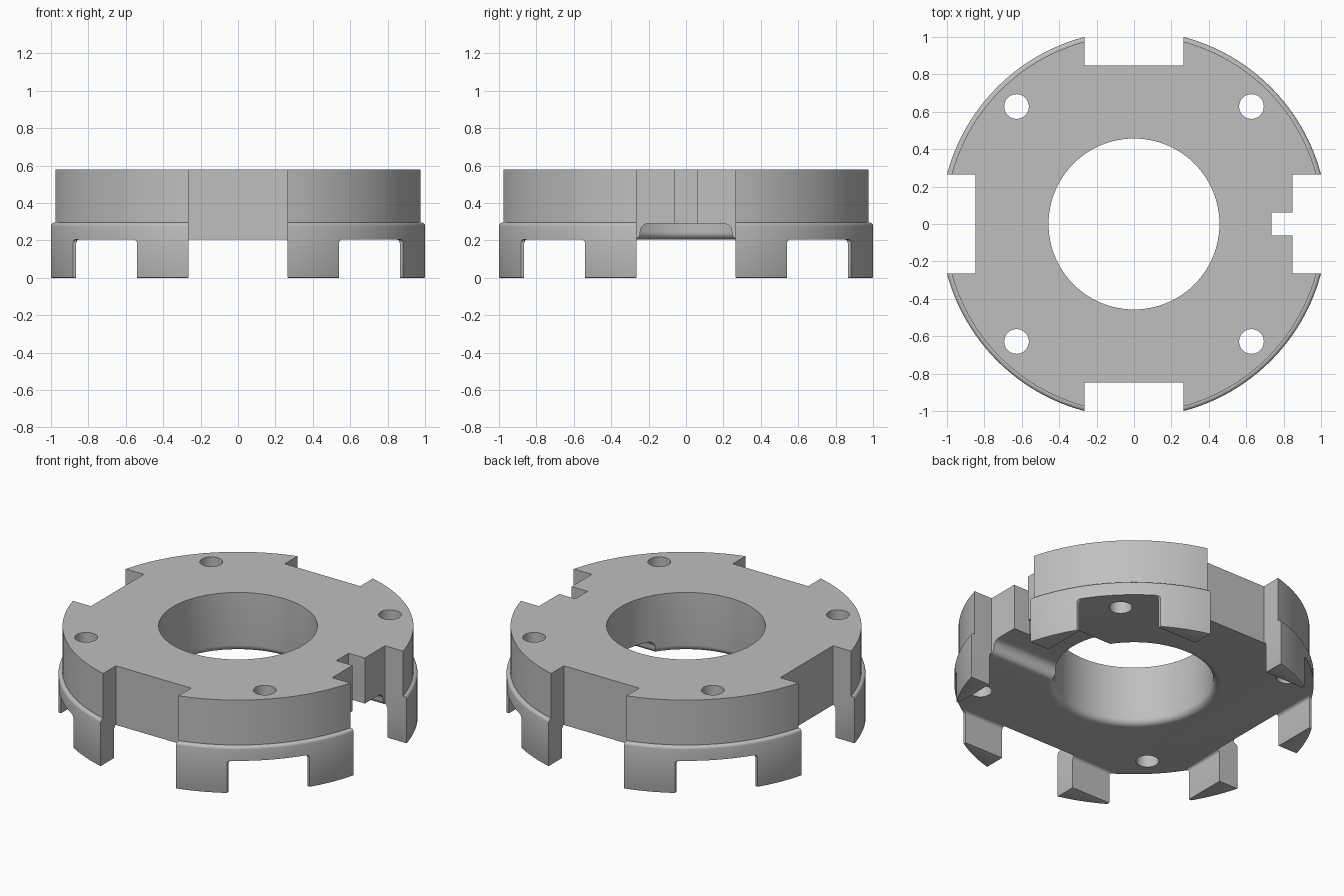
import bpy, bmesh
from math import cos, sin, pi, radians
from mathutils import Matrix, Vector

if "Cube" in bpy.data.objects:
    bpy.data.objects.remove(bpy.data.objects["Cube"])

TOP, FLOOR, R_FLANGE, R_BODY = 0.58, 0.205, 1.0345, 1.0105
SLOT_HALF, SLOT_BASE, LEG_INNER, LEG_END = 0.265, 0.848, 0.865, 0.54
BORE = 0.457

grey = bpy.data.materials.new("satin grey")
grey.use_nodes = True
colour = (0.52, 0.52, 0.52, 1)
grey.diffuse_color = colour
grey.node_tree.nodes["Principled BSDF"].inputs["Base Color"].default_value = colour


def arc(cx, cy, r, start, end, n=6):
    return [(cx + r * cos(radians(start + (end - start) * i / n)),
             cy + r * sin(radians(start + (end - start) * i / n))) for i in range(n + 1)]


def make(name, bm):
    bmesh.ops.recalc_face_normals(bm, faces=bm.faces)
    mesh = bpy.data.meshes.new(name)
    bm.to_mesh(mesh)
    bm.free()
    ob = bpy.data.objects.new(name, mesh)
    bpy.context.collection.objects.link(ob)
    mesh.materials.append(grey)
    return ob


def lathe(name, profile, steps):
    bm = bmesh.new()
    verts = [bm.verts.new((r, 0, z)) for r, z in profile]
    edges = [bm.edges.new(pair) for pair in zip(verts, verts[1:])]
    bmesh.ops.spin(bm, geom=verts + edges, axis=(0, 0, 1), cent=(0, 0, 0),
                   angle=2 * pi, steps=steps)
    bmesh.ops.remove_doubles(bm, verts=bm.verts, dist=1e-5)
    return make(name, bm)


def box(name, low, high, round_top=0):
    bm = bmesh.new()
    low, high = Vector(low), Vector(high)
    bmesh.ops.create_cube(bm, size=1, matrix=Matrix.Translation((low + high) / 2)
                          @ Matrix.Diagonal((*(high - low), 1)))
    if round_top:
        rim = [e for e in bm.edges if all(v.co.z > high.z - 1e-4 for v in e.verts)]
        bmesh.ops.bevel(bm, geom=rim, offset=round_top, segments=4, profile=0.5,
                        affect='EDGES')
    return make(name, bm)


def prism_x(name, outline, x0, x1):
    bm = bmesh.new()
    face = bm.faces.new([bm.verts.new((x0, y, z)) for y, z in outline])
    ext = bmesh.ops.extrude_face_region(bm, geom=[face])
    bmesh.ops.translate(bm, vec=(x1 - x0, 0, 0),
                        verts=[g for g in ext["geom"] if isinstance(g, bmesh.types.BMVert)])
    return make(name, bm)


def cut(body, cutter):
    mod = body.modifiers.new("cut", 'BOOLEAN')
    mod.operation, mod.solver, mod.object = 'DIFFERENCE', 'EXACT', cutter
    deps = bpy.context.evaluated_depsgraph_get()
    deps.update()
    mesh = bpy.data.meshes.new_from_object(body.evaluated_get(deps))
    body.modifiers.clear()
    body.data = mesh
    bpy.data.objects.remove(cutter)


# Body: solid disc with a stepped flange
body = lathe("slotted_ring",
             [(0, 0), (R_FLANGE, 0)]
             + arc(R_FLANGE - 0.018, 0.277, 0.018, 0, 90, 4)
             + [(R_BODY, 0.295), (R_BODY, TOP), (0, TOP)], 144)

# Underside hollow leaves only the eight wedge legs
cut(body, box("hollow", (-LEG_INNER, -LEG_INNER, -0.2), (LEG_INNER, LEG_INNER, FLOOR), 0.02))
for sx in (-1, 1):
    for sy in (-1, 1):
        xs, ys = sorted((sx * LEG_END, sx * 1.3)), sorted((sy * LEG_END, sy * 1.3))
        cut(body, box("gap", (xs[0], ys[0], -0.2), (xs[1], ys[1], FLOOR), 0.02))

# Four edge slots
for s in (-1, 1):
    a, b = sorted((s * SLOT_BASE, s * 1.3))
    cut(body, box("slot", (a, -SLOT_HALF, -0.3), (b, SLOT_HALF, 1)))
    cut(body, box("slot", (-SLOT_HALF, a, -0.3), (SLOT_HALF, b, 1)))

# Key notch in the +x slot
cut(body, box("notch", (0.735, -0.062, -0.3), (1.2, 0.062, 1)))

# Central bore, rounded at its lower rim
f = 0.04
cut(body, lathe("bore", [(0, 0.8), (BORE, 0.8)]
                + arc(BORE + f, FLOOR + f, f, 180, 270) + [(BORE + f, 0.1), (0, 0.1)], 96))

# Shallow channel under the plate from the bore to the notch
half = arc(0.2, 0.245, 0.045, 90, 0) + arc(0.245 + 0.036, FLOOR + 0.036, 0.036, 180, 270)
half.append((0.281, 0.1))
cut(body, prism_x("channel", half + [(-y, z) for y, z in reversed(half)], 0.1, 0.86))

# Screw holes
for sx in (-1, 1):
    for sy in (-1, 1):
        hole = lathe("hole", [(0, 0.9), (0.066, 0.9), (0.066, -0.2), (0, -0.2)], 32)
        hole.data.transform(Matrix.Translation((sx * 0.628, sy * 0.628, 0)))
        cut(body, hole)

# Soften the leg feet and the outer slot corners
bm = bmesh.new()
bm.from_mesh(body.data)
bmesh.ops.remove_doubles(bm, verts=bm.verts, dist=1e-4)


def is_soft(e):
    a, b = (v.co for v in e.verts)
    if len(e.link_faces) != 2 or e.calc_face_angle(0) < 0.6:
        return False
    foot = max(a.z, b.z) < 1e-3
    corner = (abs(a.z - b.z) > 0.03 and a.xy.length > 1.02 and b.xy.length > 1.02
              and min(abs(a.x), abs(a.y)) < 0.3)
    return foot or corner


bmesh.ops.bevel(bm, geom=[e for e in bm.edges if is_soft(e)], offset=0.008,
                segments=2, profile=0.5, affect='EDGES', clamp_overlap=True)
bm.to_mesh(body.data)
bm.free()

bpy.ops.object.select_all(action='DESELECT')
body.select_set(True)
bpy.context.view_layer.objects.active = body
bpy.ops.object.shade_smooth_by_angle(angle=radians(30))
